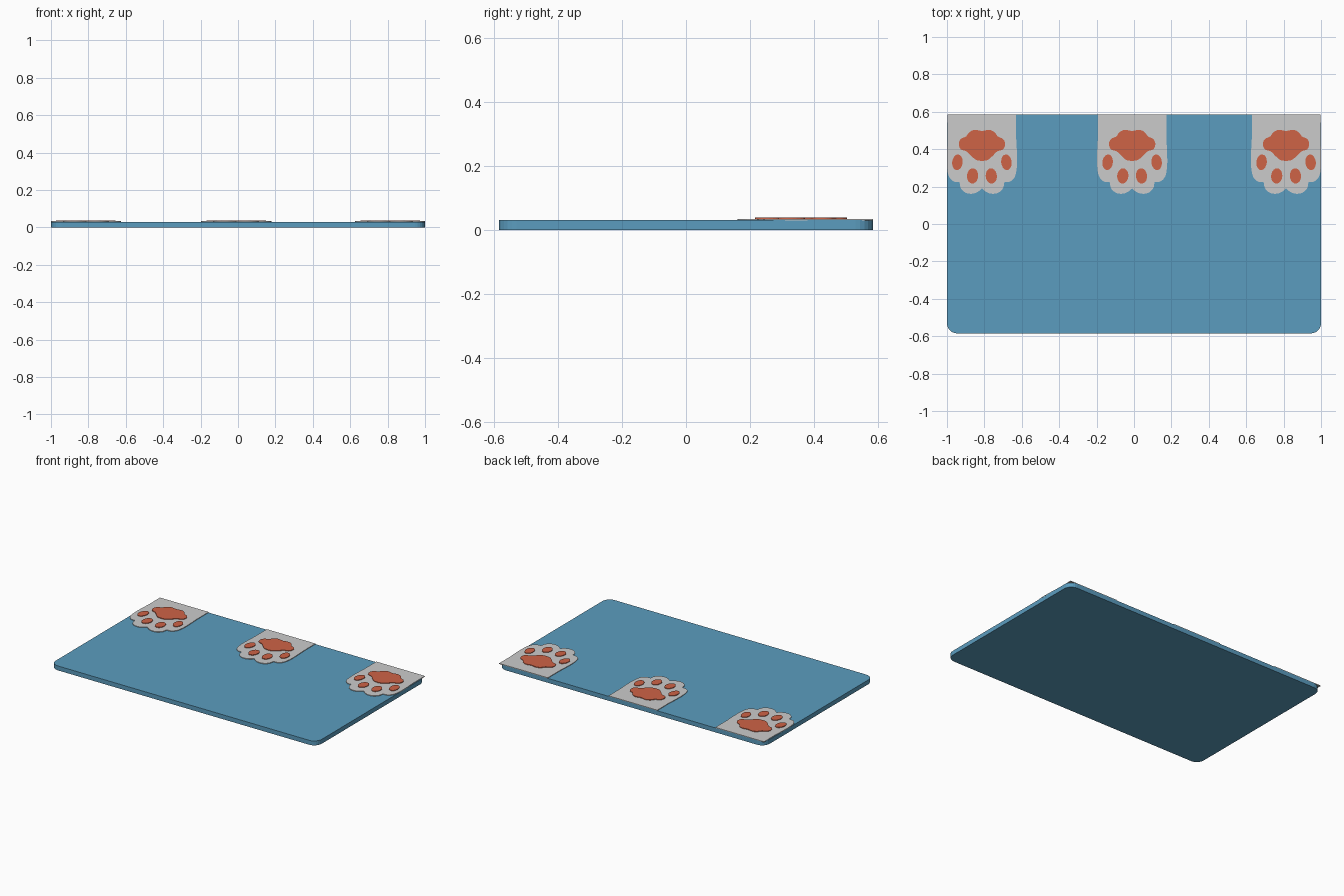
import bpy, bmesh, math
from mathutils import Vector

if "Cube" in bpy.data.objects:
    bpy.data.objects.remove(bpy.data.objects["Cube"])


def make_mat(name, rgb):
    m = bpy.data.materials.new(name)
    m.diffuse_color = (*rgb, 1)
    m.use_nodes = True
    m.node_tree.nodes["Principled BSDF"].inputs["Base Color"].default_value = m.diffuse_color
    return m


BLUE = make_mat("mat blue", (0.105, 0.335, 0.52))
GREY = make_mat("paw grey", (0.6, 0.6, 0.6))
ORANGE = make_mat("pad orange", (0.62, 0.125, 0.062))


def plate(name, outline, z0, z1, mat):
    """Flat plate: outline extruded from z0 to z1."""
    bm = bmesh.new()
    low = [bm.verts.new((x, y, z0)) for x, y in outline]
    high = [bm.verts.new((x, y, z1)) for x, y in outline]
    bm.faces.new(low)
    bm.faces.new(high)
    n = len(outline)
    for i in range(n):
        j = (i + 1) % n
        bm.faces.new((low[i], low[j], high[j], high[i]))
    bmesh.ops.recalc_face_normals(bm, faces=bm.faces)
    me = bpy.data.meshes.new(name)
    bm.to_mesh(me)
    bm.free()
    me.materials.append(mat)
    ob = bpy.data.objects.new(name, me)
    bpy.context.collection.objects.link(ob)
    return ob


def smooth(points, steps=5):
    """Catmull-Rom curve through an open point list."""
    p = [Vector(q) for q in points]
    p = [2 * p[0] - p[1]] + p + [2 * p[-1] - p[-2]]
    out = []
    for a, b, c, d in zip(p, p[1:], p[2:], p[3:]):
        for k in range(steps):
            t = k / steps
            out.append(0.5 * (2 * b + (c - a) * t + (2 * a - 5 * b + 4 * c - d) * t * t
                              + (3 * b - a - 3 * c + d) * t ** 3))
    return out + [p[-2]]


def mirrored(half):
    """Close a right-hand half outline that starts and ends near the centre line."""
    left = [(-x, y) for x, y in reversed(half) if x > 1e-4]
    return [tuple(q) for q in half] + left


def shift(outline, dx):
    return [(x + dx, y) for x, y in outline]


def ellipse(cx, cy, rx, ry, tilt, n=20):
    pts = []
    for i in range(n):
        a = 2 * math.pi * i / n
        x, y = rx * math.cos(a), ry * math.sin(a)
        pts.append((cx + x * math.cos(tilt) - y * math.sin(tilt),
                    cy + x * math.sin(tilt) + y * math.cos(tilt)))
    return pts


# base mat with rounded corners
W, D, R = 1.0, 0.585, 0.055
corners = []
for k, (sx, sy) in enumerate([(1, 1), (-1, 1), (-1, -1), (1, -1)]):
    for i in range(7):
        a = math.pi / 2 * (k + i / 6)
        corners.append((sx * (W - R) + R * math.cos(a), sy * (D - R) + R * math.sin(a)))
plate("base_mat", corners, 0, 0.03, BLUE)

# paw outline: square at the back edge, four toe lobes at the front
side = smooth([(0.183, 0.46), (0.187, 0.38), (0.187, 0.31), (0.177, 0.255), (0.152, 0.228),
               (0.120, 0.224)])
toe = smooth([(0.120, 0.224), (0.112, 0.19), (0.085, 0.166), (0.05, 0.162), (0.022, 0.172),
              (0.0, 0.190)])
paw = mirrored([(0.183, D)] + side + toe[1:])

# heel pad outline
pad = mirrored(smooth([(0, 0.497), (0.04, 0.503), (0.068, 0.49), (0.085, 0.468), (0.112, 0.455),
                       (0.124, 0.43), (0.114, 0.40), (0.082, 0.388), (0.055, 0.362),
                       (0.03, 0.342), (0, 0.337)]))

# three paws along the back edge
for label, cx in (("left", -0.813), ("middle", -0.01), ("right", 0.813)):
    plate(label + "_paw", shift(paw, cx), 0.0295, 0.034, GREY)
    plate(label + "_heel_pad", shift(pad, cx), 0.033, 0.038, ORANGE)
    for s in (-1, 1):
        side_name = "left" if s < 0 else "right"
        plate(f"{label}_paw_outer_toe_{side_name}",
              ellipse(cx + s * 0.131, 0.33, 0.028, 0.042, s * 0.12), 0.033, 0.038, ORANGE)
        plate(f"{label}_paw_inner_toe_{side_name}",
              ellipse(cx + s * 0.05, 0.257, 0.03, 0.041, s * 0.08), 0.033, 0.038, ORANGE)
